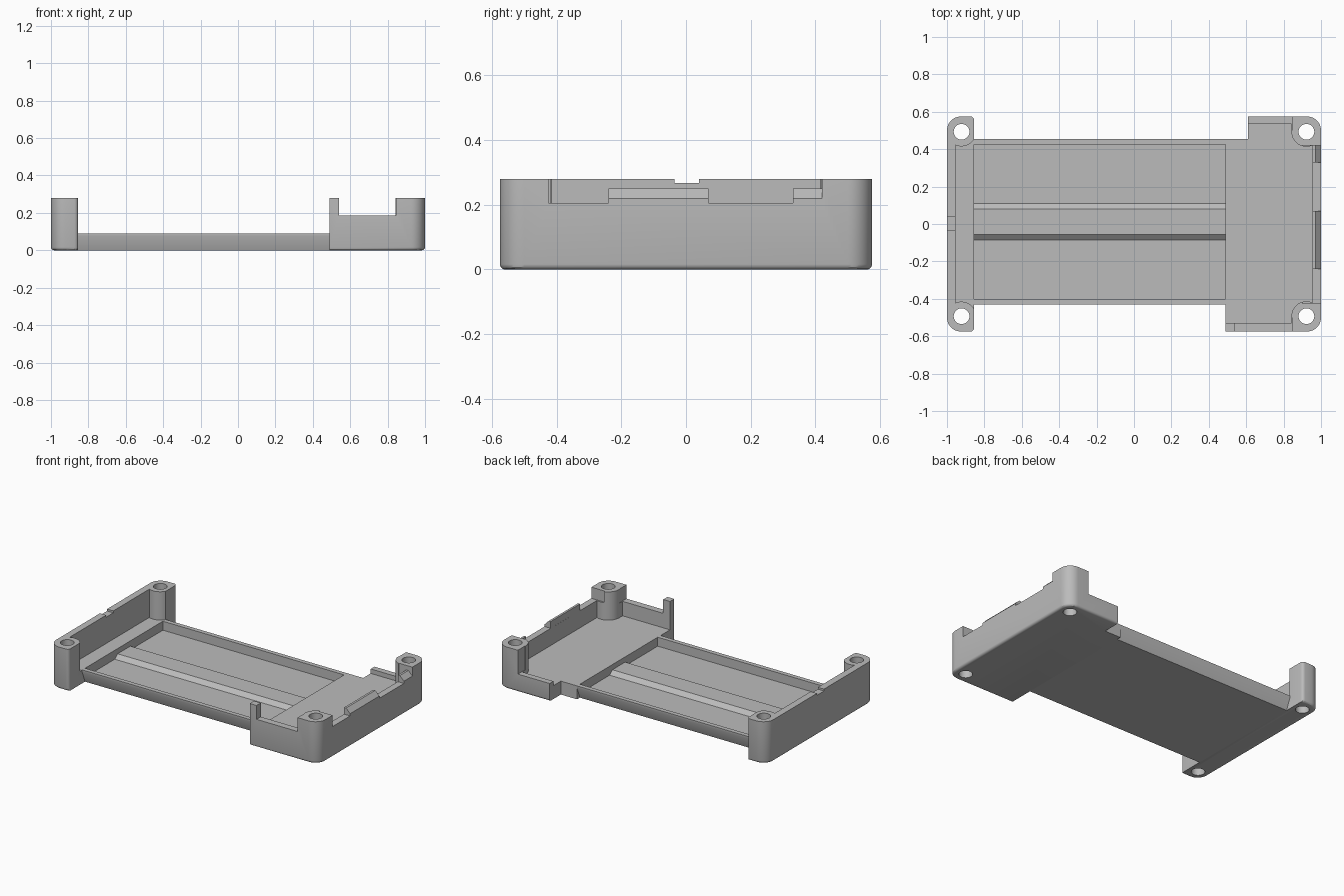
import bpy, bmesh, math
from mathutils import Vector

if "Cube" in bpy.data.objects:
    bpy.data.objects.remove(bpy.data.objects["Cube"], do_unlink=True)

grey = bpy.data.materials.new("plain grey")
grey.use_nodes = True
COLOR = (0.5, 0.5, 0.5, 1)
grey.diffuse_color = COLOR
grey.node_tree.nodes["Principled BSDF"].inputs["Base Color"].default_value = COLOR

TOP, FLOOR, END, RADIUS = 0.28, 0.09, 0.575, 0.075
HOLE_X, HOLE_Y = 0.922, 0.493


def arc(cx, cy, r, start, end, steps=10):
    angles = [math.radians(start + (end - start) * i / steps) for i in range(steps + 1)]
    return [(cx + r * math.cos(a), cy + r * math.sin(a)) for a in angles]


def extrude(name, points, low, high, axis="Z", soften=None):
    """Extrude a closed profile; soften picks bottom edges to round by their middle."""
    place = {"Z": lambda a, b, h: (a, b, h),
             "X": lambda a, b, h: (h, a, b),
             "Y": lambda a, b, h: (a, h, b)}[axis]
    bm = bmesh.new()
    face = bm.faces.new([bm.verts.new(place(a, b, low)) for a, b in points])
    moved = bmesh.ops.extrude_face_region(bm, geom=[face])["geom"]
    shift = Vector(place(0, 0, high - low))
    bmesh.ops.translate(bm, vec=shift, verts=[v for v in moved if isinstance(v, bmesh.types.BMVert)])
    bmesh.ops.recalc_face_normals(bm, faces=bm.faces)
    if soften:
        edges = [e for e in bm.edges if all(abs(v.co.z - low) < 1e-5 for v in e.verts)
                 and soften((e.verts[0].co + e.verts[1].co) / 2)]
        bmesh.ops.bevel(bm, geom=edges, offset=0.016, segments=3, profile=0.5, affect="EDGES")
    mesh = bpy.data.meshes.new(name)
    bm.to_mesh(mesh)
    bm.free()
    mesh.materials.append(grey)
    obj = bpy.data.objects.new(name, mesh)
    bpy.context.collection.objects.link(obj)
    return obj


def box(x0, x1, y0, y1, z0, z1):
    return extrude("cutter", [(x0, y0), (x1, y0), (x1, y1), (x0, y1)], z0, z1)


def activate(obj):
    bpy.ops.object.select_all(action="DESELECT")
    obj.select_set(True)
    bpy.context.view_layer.objects.active = obj


def cut(obj, cutters):
    for cutter in cutters:
        cutter.hide_render = True
        mod = obj.modifiers.new("cut", "BOOLEAN")
        mod.operation, mod.solver, mod.object = "DIFFERENCE", "EXACT", cutter
        activate(obj)
        bpy.ops.object.modifier_apply(modifier=mod.name)
        bpy.data.objects.remove(cutter, do_unlink=True)


def screw_holes(x):
    return [extrude("cutter", arc(x, y, 0.042, 0, 348.75, 31), -0.1, 0.4)
            for y in (-HOLE_Y, HOLE_Y)]


# Middle tray: sloped sides, sunken floor and a raised ridge
tray = extrude("tray", [(-0.40, 0), (0.425, 0), (0.455, 0.075), (0.455, FLOOR),
                        (0.425, FLOOR), (0.425, 0.03), (0.11, 0.03), (0.08, 0.055),
                        (-0.055, 0.055), (-0.085, 0.03), (-0.40, 0.03), (-0.40, FLOOR),
                        (-0.43, FLOOR), (-0.43, 0.075)], -0.855, 0.49, "X")

# Wide end: solid outline, hollowed around the two corner posts
corner = END - RADIUS
wide_end = extrude("wide_end",
                   [(0.49, -END)] + arc(1 - RADIUS, -corner, RADIUS, -90, 0)
                   + arc(1 - RADIUS, corner, RADIUS, 0, 90)
                   + [(0.61, END), (0.61, 0.455), (0.49, 0.455)], 0, TOP,
                   soften=lambda m: abs(m.y) > 0.5 and m.x > 0.62 or m.y < -0.5 or m.x > 0.9)
hollow = ([(0.4, -0.53), (HOLE_X - 0.08, -0.53)]
          + arc(HOLE_X, -HOLE_Y, 0.08, 180, 66)
          + arc(HOLE_X, HOLE_Y, 0.08, -66, -180)
          + [(HOLE_X - 0.08, 0.535), (0.4, 0.535)])
cut(wide_end, [extrude("cutter", hollow, FLOOR, 0.4),
               box(0.54, 0.845, -0.7, -0.5, 0.187, 0.4),
               box(0.5, 0.845, 0.5, 0.7, 0.12, 0.4),
               box(0.9, 1.1, -0.425, 0.42, 0.205, 0.4)] + screw_holes(HOLE_X))

# Snap tabs with a sloped outer edge
for name, y0, y1 in (("long_tab", -0.24, 0.07), ("short_tab", 0.33, 0.42)):
    extrude(name, [(0.955, 0.2), (1, 0.2), (1, 0.22), (0.97, 0.25), (0.955, 0.25)], y0, y1, "Y")

# Narrow end: wall between two posts, with a small notch
small = 0.02
narrow_end = extrude("narrow_end",
                     arc(-0.855 - small, END - small, small, 0, 90, 4)[::-1]
                     + arc(-0.855 - small, -END + small, small, 0, -90, 4)
                     + arc(-1 + RADIUS, -corner, RADIUS, 270, 180)
                     + arc(-1 + RADIUS, corner, RADIUS, 180, 90), 0, TOP,
                     soften=lambda m: m.x < -0.86)
hollow = (arc(-HOLE_X, -HOLE_Y, 0.078, 114, 30)
          + [(-0.8, -0.44), (-0.8, 0.44)]
          + arc(-HOLE_X, HOLE_Y, 0.078, -30, -114))
cut(narrow_end, [extrude("cutter", hollow, FLOOR, 0.4),
                 box(-1.1, -0.9, -0.035, 0.04, 0.267, 0.4)] + screw_holes(-HOLE_X))

for obj in (tray, wide_end, narrow_end):
    activate(obj)
    bpy.ops.object.shade_smooth_by_angle(angle=math.radians(30))
